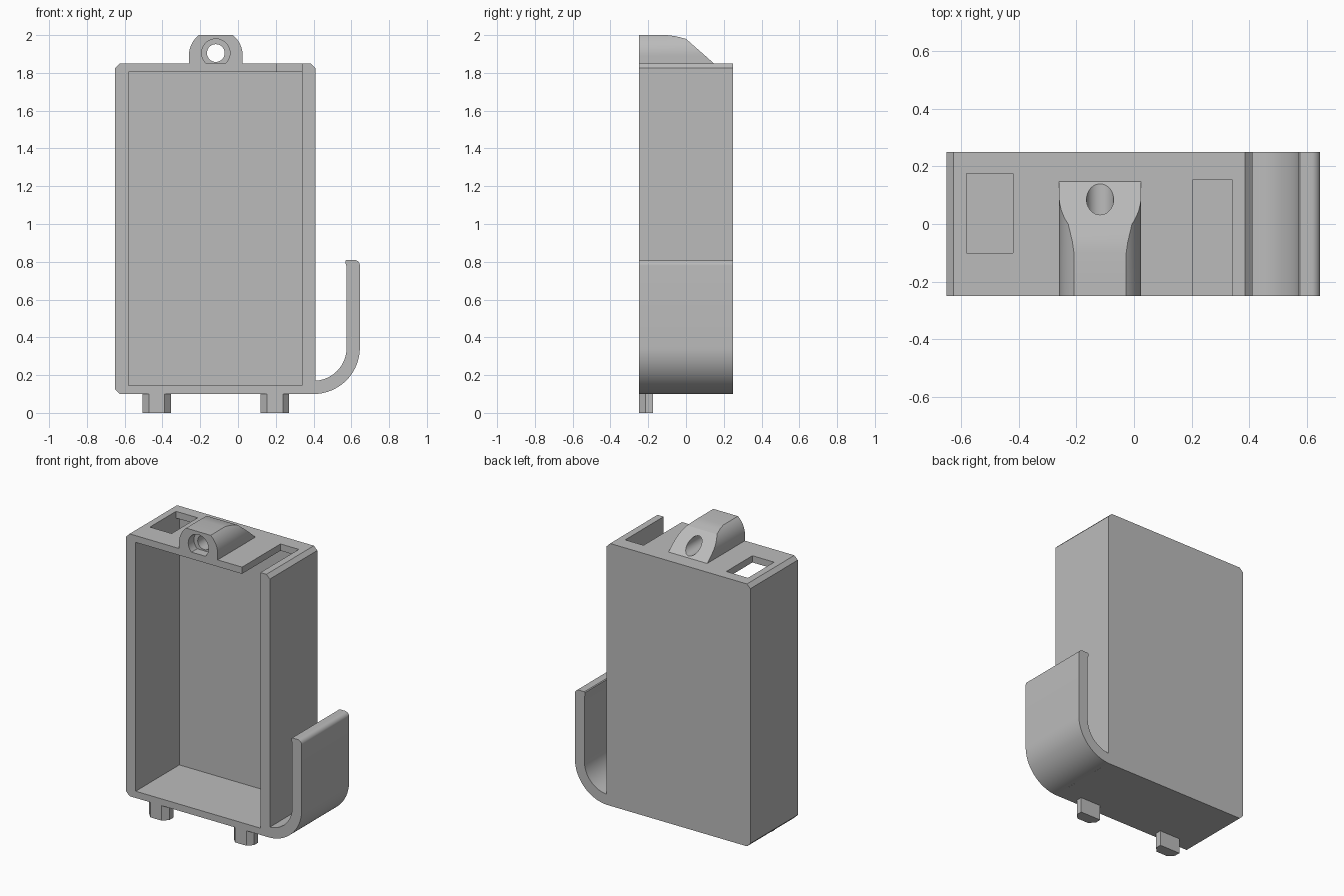
import bpy, bmesh
from math import sin, cos, radians
from mathutils import Vector

cube = bpy.data.objects.get("Cube")
if cube:
    bpy.data.objects.remove(cube)

grey = bpy.data.materials.new("plain grey")
grey.use_nodes = True
colour = (0.5, 0.5, 0.5, 1)
grey.diffuse_color = colour
grey.node_tree.nodes["Principled BSDF"].inputs["Base Color"].default_value = colour

FRONT, BACK = -0.25, 0.25


def prism(name, points, lo, hi, axis="y"):
    """Extrude an outline: (x, z) along y, (y, z) along x, or (x, y) along z."""
    place = {"y": lambda a, b, t: (a, t, b),
             "x": lambda a, b, t: (t, a, b),
             "z": lambda a, b, t: (a, b, t)}[axis]
    bm = bmesh.new()
    face = bm.faces.new([bm.verts.new(place(a, b, lo)) for a, b in points])
    new = bmesh.ops.extrude_face_region(bm, geom=[face])["geom"]
    bmesh.ops.translate(bm, vec=Vector(place(0, 0, hi - lo)),
                        verts=[g for g in new if isinstance(g, bmesh.types.BMVert)])
    bmesh.ops.recalc_face_normals(bm, faces=bm.faces)
    mesh = bpy.data.meshes.new(name)
    bm.to_mesh(mesh)
    bm.free()
    mesh.materials.append(grey)
    obj = bpy.data.objects.new(name, mesh)
    bpy.context.collection.objects.link(obj)
    return obj


def arc(cx, cy, r, start, end, steps=24):
    angles = [radians(start + (end - start) * i / steps) for i in range(steps + 1)]
    return [(cx + r * cos(a), cy + r * sin(a)) for a in angles]


def rect(a0, a1, b0, b1):
    return [(a0, b0), (a1, b0), (a1, b1), (a0, b1)]


def combine(obj, cutter, operation="DIFFERENCE"):
    mod = obj.modifiers.new("cut", "BOOLEAN")
    mod.operation, mod.solver, mod.object = operation, "EXACT", cutter
    bpy.context.view_layer.objects.active = obj
    bpy.ops.object.modifier_apply(modifier=mod.name)
    bpy.data.objects.remove(cutter)


# Case: chamfered box, open at the front, with two openings in its top wall
left, right, low, high, c = -0.65, 0.41, 0.10, 1.85, 0.025
case = prism("case", [(left + c, low), (right, low), (right, high - c), (right - c, high),
                      (left + c, high), (left, high - c), (left, low + c)], FRONT, BACK)
combine(case, prism("cavity_cutter", rect(-0.58, 0.34, 0.145, 1.805), -0.4, 0.21))
combine(case, prism("window_cutter", rect(-0.58, -0.42, -0.10, 0.175), 1.7, 1.95, "z"))
combine(case, prism("slot_cutter", rect(0.205, 0.34, -0.4, 0.155), 1.7, 1.95, "z"))

# Side hook: curved arm that rises beside the case, with a small lip
hook = prism("side_hook",
             arc(0.40, 0.345, 0.245, -87.7, 0)
             + arc(0.615, 0.78, 0.03, 0, 90, 8)
             + [(0.575, 0.81), (0.57, 0.805), (0.57, 0.79), (0.575, 0.775)]
             + arc(0.40, 0.345, 0.175, 0, -86.7), FRONT, BACK)

# Hanging lug: arch with a flat top, sloped at the back, with a stepped hole
mid = -0.1175
lug = prism("hanging_lug", [(mid + 0.1425, 1.85)] + arc(mid, 1.89, 0.1425, 0, 50.5, 12)
            + arc(mid, 1.89, 0.1425, 129.5, 180, 12) + [(mid - 0.1425, 1.85)], FRONT, 0.16)
combine(lug, prism("lug_profile", [(-0.4, 1.8), (0.205, 1.8), (0.148, 1.85), (0, 1.98),
                                   (-0.03, 1.988), (-0.06, 1.995), (-0.1, 2.0),
                                   (-0.1, 2.1), (-0.4, 2.1)], -0.5, 0.3, "x"), "INTERSECT")
combine(lug, prism("hole_cutter", arc(mid, 1.905, 0.047, 0, 350, 35), -0.4, 0.4))
combine(lug, prism("counterbore_cutter", arc(mid, 1.905, 0.075, 0, 350, 35), -0.4, -0.19))

# Feet: small blocks with chamfered front corners
feet = []
for side, x in (("right", -0.43), ("left", 0.195)):
    feet.append(prism(side + "_foot",
                      [(x - 0.075, -0.175), (x - 0.075, -0.215), (x - 0.042, FRONT),
                       (x + 0.042, FRONT), (x + 0.075, -0.215), (x + 0.075, -0.175)],
                      0, low, "z"))

# Smooth the curves, keep the corners sharp
bpy.ops.object.select_all(action="DESELECT")
for obj in [case, hook, lug] + feet:
    obj.select_set(True)
bpy.context.view_layer.objects.active = case
bpy.ops.object.shade_smooth_by_angle(angle=radians(25))
